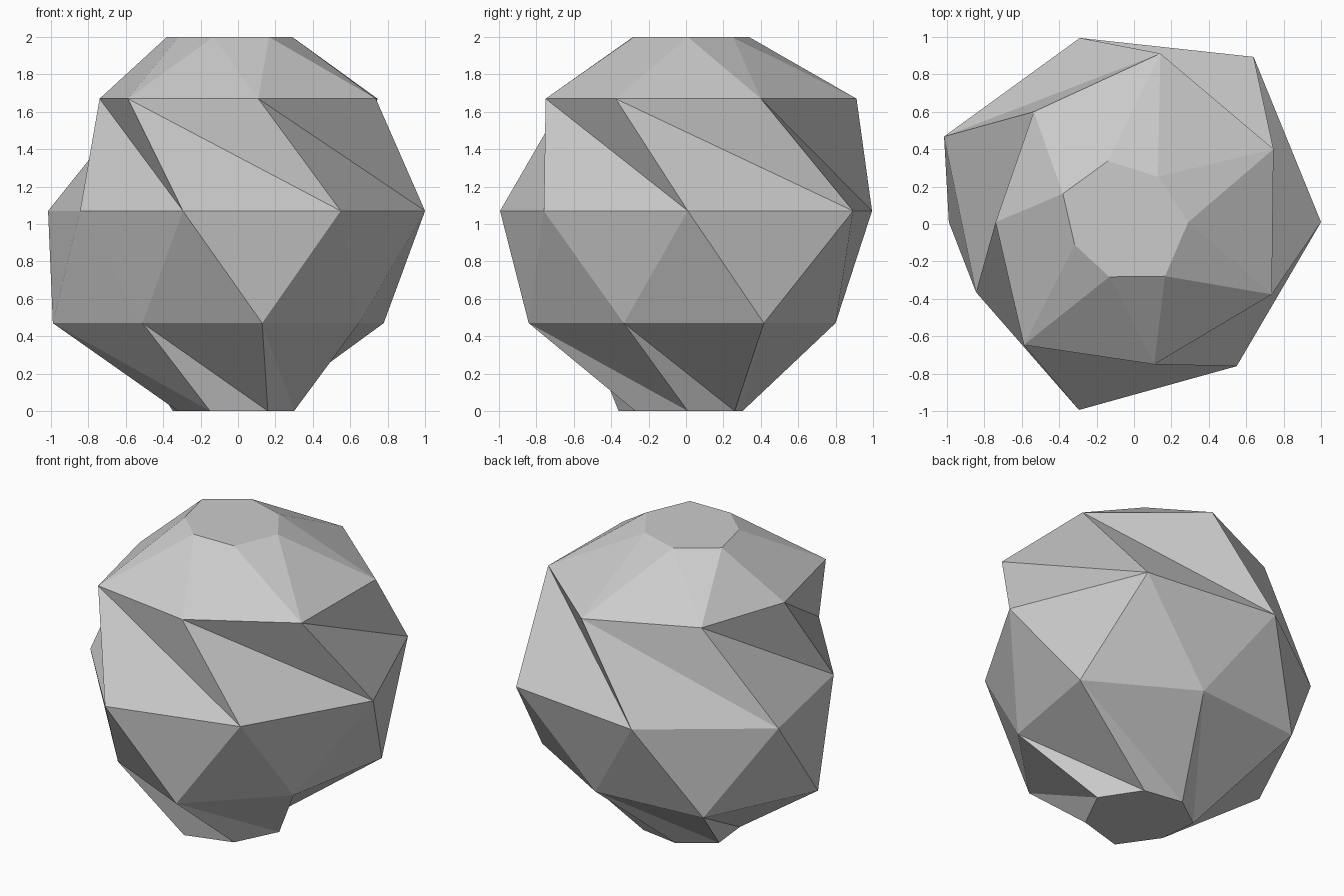
import bpy
import bmesh
from math import cos, sin, tau

cube = bpy.data.objects.get("Cube")
if cube:
    bpy.data.objects.remove(cube, do_unlink=True)

SIDES = 7
CENTRE = (-0.065, 0.01)

# Rings from bottom to top: height, turn in steps, radius of each corner
RINGS = [
    (0.00, 0.0, (0.365, 0.32, 0.30, 0.315, 0.285, 0.38, 0.36)),
    (0.47, 0.5, (0.937, 0.81, 0.925, 0.925, 0.714, 0.873, 0.79)),
    (1.07, 0.0, (1.065, 1.13, 1.01, 1.055, 0.865, 1.03, 0.985)),
    (1.67, 0.5, (0.90, 0.925, 0.755, 0.675, 0.84, 0.78, 0.89)),
    (2.00, 0.0, (0.355, 0.31, 0.335, 0.35, 0.28, 0.30, 0.37)),
]

# Plain grey stone
stone = bpy.data.materials.new("stone grey")
stone.use_nodes = True
grey = (0.6, 0.6, 0.6, 1.0)
stone.diffuse_color = grey
stone.node_tree.nodes["Principled BSDF"].inputs["Base Color"].default_value = grey

bm = bmesh.new()


def ring(height, turn, radii):
    """Add one uneven ring of corners."""
    return [bm.verts.new((CENTRE[0] + r * cos((k + turn) * tau / SIDES),
                          CENTRE[1] + r * sin((k + turn) * tau / SIDES),
                          height)) for k, r in enumerate(radii)]


def band(half, whole, shift):
    """Join a half-turned ring to an unturned one with triangles."""
    for k in range(SIDES):
        a, b = half[k], half[(k + 1) % SIDES]
        c = whole[(k + shift) % SIDES]
        d = whole[(k + shift + 1) % SIDES]
        bm.faces.new((a, c, d))
        bm.faces.new((a, d, b))


base, low, middle, high, top = [ring(*r) for r in RINGS]
band(low, base, 1)       # twisted by one step
band(low, middle, 0)
band(high, middle, 1)    # twisted by one step
band(high, top, 0)
bm.faces.new(base)       # flat caps
bm.faces.new(top)
bmesh.ops.recalc_face_normals(bm, faces=bm.faces)

mesh = bpy.data.meshes.new("faceted_rock")
bm.to_mesh(mesh)
bm.free()
mesh.materials.append(stone)
rock = bpy.data.objects.new("faceted_rock", mesh)
bpy.context.collection.objects.link(rock)
